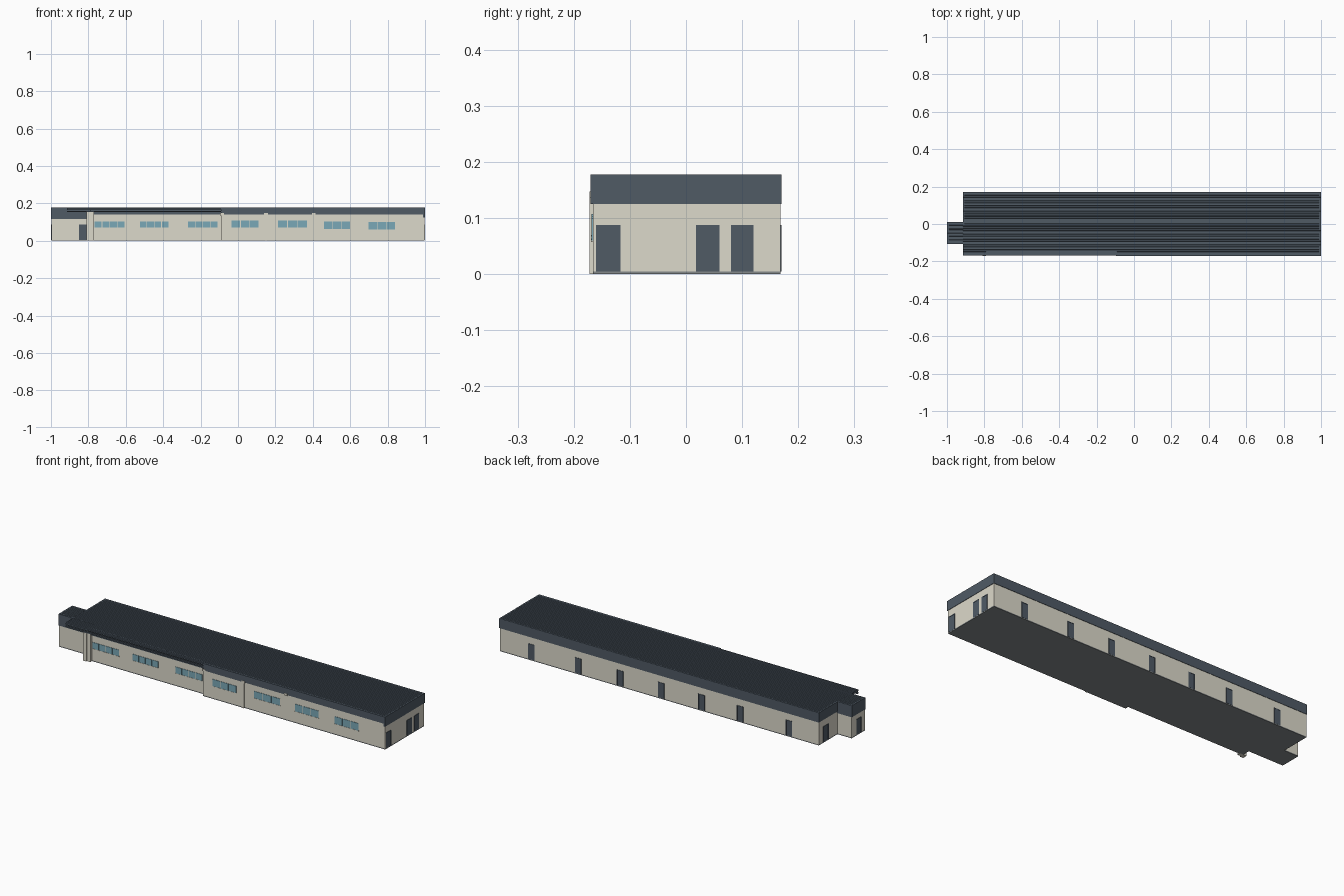
import bpy, bmesh

if "Cube" in bpy.data.objects:
    bpy.data.objects.remove(bpy.data.objects["Cube"])


def material(name, rgb):
    m = bpy.data.materials.new(name)
    m.diffuse_color = (*rgb, 1)
    m.use_nodes = True
    m.node_tree.nodes["Principled BSDF"].inputs["Base Color"].default_value = m.diffuse_color
    return m


WALL = material("warm beige", (0.72, 0.695, 0.595))
SLATE = material("slate blue grey", (0.079, 0.103, 0.131))
GLASS = material("teal glass", (0.195, 0.395, 0.475))
BASE = material("concrete grey", (0.23, 0.25, 0.255))


def finish(name, bm, mat):
    bmesh.ops.recalc_face_normals(bm, faces=bm.faces)
    me = bpy.data.meshes.new(name)
    bm.to_mesh(me)
    bm.free()
    me.materials.append(mat)
    ob = bpy.data.objects.new(name, me)
    bpy.context.collection.objects.link(ob)
    return ob


def prism(name, pts, vec, mat):
    """Closed polygon swept along a vector."""
    bm = bmesh.new()
    face = bm.faces.new([bm.verts.new(p) for p in pts])
    ext = bmesh.ops.extrude_face_region(bm, geom=[face], use_keep_orig=True)
    verts = [g for g in ext["geom"] if isinstance(g, bmesh.types.BMVert)]
    bmesh.ops.translate(bm, verts=verts, vec=vec)
    return finish(name, bm, mat)


def box(name, x, y, z, mat):
    pts = [(x[0], y[0], z[0]), (x[1], y[0], z[0]), (x[1], y[1], z[0]), (x[0], y[1], z[0])]
    return prism(name, pts, (0, 0, z[1] - z[0]), mat)


def plan(name, pts, z0, z1, mat):
    return prism(name, [(x, y, z0) for x, y in pts], (0, 0, z1 - z0), mat)


# Footprint: long hall, projecting bay, recessed porch and end wing
LEFT, BAY, RIGHT = -0.150, -0.169, -0.166
outline = [(0.998, RIGHT), (0.998, 0.168), (-0.913, 0.168), (-0.913, 0.008),
           (-0.998, 0.008), (-0.998, -0.105), (-0.79, -0.105), (-0.79, LEFT),
           (-0.09, LEFT), (-0.09, BAY), (0.15, BAY), (0.15, RIGHT)]
plan("foundation", outline, 0, 0.005, BASE)
plan("walls", outline, 0.005, 0.172, WALL)


# Corrugated roof sheets, ribs running along the length
def roof(name, x0, x1, y0, y1, ribs):
    step = (y1 - y0) / ribs
    pts = [(x0, y0, 0.171)]
    for i in range(ribs):
        for t, h in ((0, 0.1755), (0.5, 0.1755), (0.6, 0.178), (0.9, 0.178)):
            pts.append((x0, y0 + (i + t) * step, h))
    pts += [(x0, y1, 0.1755), (x0, y1, 0.171)]
    prism(name, pts, (x1 - x0, 0, 0), SLATE)


roof("main_roof", -0.915, 1.0, -0.166, 0.17, 30)
roof("wing_roof", -1.0, -0.915, -0.107, 0.01, 10)

# Fascia bands round the top of the walls
TOP = 0.1775
box("front_fascia", (-0.09, 1.0), (-0.1705, -0.16), (0.14, TOP), SLATE)
box("front_left_fascia", (-0.79, -0.09), (-0.153, -0.145), (0.14, TOP), SLATE)
box("back_fascia", (-0.915, 1.0), (0.16, 0.17), (0.125, TOP), SLATE)
box("right_fascia", (0.99, 1.0), (-0.1705, 0.17), (0.125, TOP), SLATE)
box("left_fascia", (-0.915, -0.905), (0.0, 0.17), (0.125, TOP), SLATE)
box("wing_front_fascia", (-1.0, -0.79), (-0.107, -0.1), (0.115, TOP), SLATE)
box("wing_back_fascia", (-1.0, -0.91), (0.0, 0.01), (0.115, TOP), SLATE)
box("wing_left_fascia", (-1.0, -0.99), (-0.107, 0.01), (0.115, TOP), SLATE)

# Porch canopy, edge rails and pillar
box("porch_canopy", (-0.915, -0.79), (-0.166, -0.1), (0.165, 0.173), SLATE)
for z in (0.153, 0.168):
    box("canopy_rail", (-0.915, -0.09), (-0.169, -0.160), (z, z + 0.007), SLATE)
box("porch_pillar", (-0.81, -0.79), (-0.170, -0.145), (0, 0.153), WALL)
box("pillar_return", (-0.79, -0.77), (-0.164, -0.145), (0, 0.153), WALL)

# Downpipe and the wall tabs reaching into the fascia
box("downpipe", (0.145, 0.155), (-0.172, -0.165), (0.0, 0.147), WALL)
for x in (-0.085, 0.15, 0.405):
    box("wall_tab", (x - 0.01, x + 0.01), (-0.172, -0.166), (0.136, 0.147), WALL)


# Front window bands: start, end, sill, head, panes, wall face
for x0, x1, z0, z1, n, y in [(-0.768, -0.605, 0.07, 0.104, 4, LEFT),
                             (-0.526, -0.37, 0.07, 0.104, 4, LEFT),
                             (-0.27, -0.107, 0.07, 0.104, 4, LEFT),
                             (-0.035, 0.11, 0.07, 0.107, 3, BAY),
                             (0.212, 0.37, 0.07, 0.107, 3, RIGHT),
                             (0.457, 0.6, 0.064, 0.103, 3, RIGHT),
                             (0.695, 0.84, 0.06, 0.099, 3, RIGHT)]:
    w = (x1 - x0) / n
    for i in range(n):
        a = x0 + i * w
        box("window_pane", (a + 0.0015, a + w - 0.0015), (y - 0.002, y + 0.002), (z0, z1), GLASS)
    box("window_sill", (x0, x1), (y - 0.003, y + 0.002), (z0 - 0.003, z0), WALL)


# Doors: thin leaf between two jambs and a head bar; axis is the direction faced
def door(axis, sign, face, a, b, z1=0.088):
    w = 0.003
    for name, span, z, out in (("door_leaf", (a, b), (0.005, z1), 0.0007),
                               ("door_jamb", (a, a + w), (0.005, z1), 0.002),
                               ("door_jamb", (b - w, b), (0.005, z1), 0.002),
                               ("door_head", (a + w, b - w), (z1 - w, z1), 0.002)):
        depth = sorted((face - sign * 0.003, face + sign * out))
        x, y = (depth, span) if axis == "x" else (span, depth)
        box(name, x, y, z, SLATE)


for a, b in ((-0.16, -0.117), (0.018, 0.06), (0.08, 0.12)):
    door("x", 1, 0.998, a, b)
for x in (0.809, 0.528, 0.277, 0.031, -0.211, -0.442, -0.735):
    door("y", 1, 0.168, x - 0.019, x + 0.019)
door("x", -1, -0.913, 0.085, 0.132)
door("x", -1, -0.998, -0.075, -0.032)
door("y", -1, -0.105, -0.85, -0.808)
